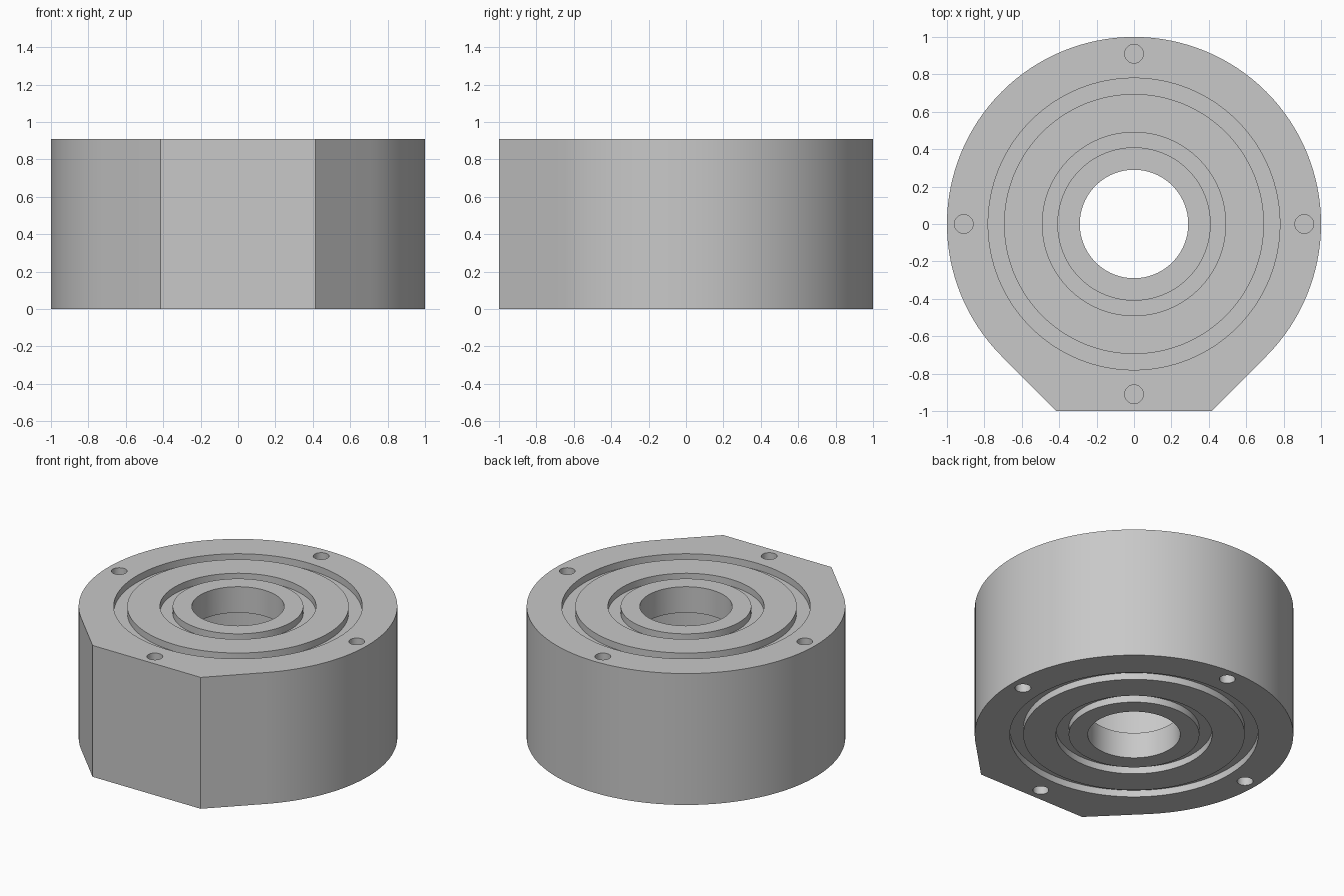
import bpy, bmesh, math

cube = bpy.data.objects.get("Cube")
if cube:
    bpy.data.objects.remove(cube)

HEIGHT = 0.91
GROOVE_DEPTH = 0.047
HOLE_DEPTH = 0.25
LIP = 0.18
SEGMENTS = 128

grey = bpy.data.materials.new("mid_grey")
grey.use_nodes = True
colour = (0.58, 0.58, 0.58, 1)
grey.diffuse_color = colour
grey.node_tree.nodes["Principled BSDF"].inputs["Base Color"].default_value = colour


def finish(name, bm):
    bmesh.ops.recalc_face_normals(bm, faces=bm.faces)
    mesh = bpy.data.meshes.new(name)
    bm.to_mesh(mesh)
    bm.free()
    mesh.materials.append(grey)
    obj = bpy.data.objects.new(name, mesh)
    bpy.context.collection.objects.link(obj)
    return obj


def prism(name, outline, z0, z1):
    """Extrude a flat outline from z0 to z1."""
    bm = bmesh.new()
    face = bm.faces.new([bm.verts.new((x, y, z0)) for x, y in outline])
    top = bmesh.ops.extrude_face_region(bm, geom=[face])["geom"]
    verts = [v for v in top if isinstance(v, bmesh.types.BMVert)]
    bmesh.ops.translate(bm, verts=verts, vec=(0, 0, z1 - z0))
    return finish(name, bm)


def lathe(name, profile):
    """Revolve a closed (radius, z) profile around the z axis."""
    bm = bmesh.new()
    rings = []
    for i in range(SEGMENTS):
        a = math.tau * i / SEGMENTS
        rings.append([bm.verts.new((r * math.cos(a), r * math.sin(a), z))
                      for r, z in profile])
    n = len(profile)
    for i, ring in enumerate(rings):
        nxt = rings[(i + 1) % SEGMENTS]
        for j in range(n):
            k = (j + 1) % n
            bm.faces.new((ring[j], nxt[j], nxt[k], ring[k]))
    return finish(name, bm)


def circle(radius, cx=0, cy=0, count=SEGMENTS):
    return [(cx + radius * math.cos(math.tau * i / count),
             cy + radius * math.sin(math.tau * i / count)) for i in range(count)]


def cut(target, cutter):
    mod = target.modifiers.new("cut", "BOOLEAN")
    mod.operation = "DIFFERENCE"
    mod.solver = "EXACT"
    mod.object = cutter
    bpy.context.view_layer.objects.active = target
    bpy.ops.object.modifier_apply(modifier=mod.name)
    bpy.data.objects.remove(cutter)


# Housing: round at the back, tangent 45 degree sides and a flat foot in front
steps = 96
outline = [(math.cos(a), math.sin(a)) for a in
           (math.radians(-45 + 270 * i / steps) for i in range(steps + 1))]
corner = math.tan(math.pi / 8)
outline += [(-corner, -1), (corner, -1)]
housing = prism("housing", outline, 0, HEIGHT)

# Centre bore with a wider chamber between the two end lips
cut(housing, prism("bore_cutter", circle(0.29), -0.1, HEIGHT + 0.1))
cut(housing, lathe("chamber_cutter", [(0.2, LIP), (0.5, LIP),
                                      (0.5, HEIGHT - LIP), (0.2, HEIGHT - LIP)]))

# Ring grooves and blind screw holes on both end faces
for end, inward in ((0, 1), (HEIGHT, -1)):
    outside = end - 0.1 * inward
    floor = end + GROOVE_DEPTH * inward
    for inner, outer in ((0.41, 0.49), (0.695, 0.78)):
        cut(housing, lathe("groove_cutter", [(inner, outside), (outer, outside),
                                             (outer, floor), (inner, floor)]))
    bottom = end + HOLE_DEPTH * inward
    for x, y in ((0.91, 0), (-0.91, 0), (0, 0.91), (0, -0.91)):
        cut(housing, prism("hole_cutter", circle(0.05, x, y, 32),
                           min(outside, bottom), max(outside, bottom)))

bpy.ops.object.select_all(action="DESELECT")
housing.select_set(True)
bpy.context.view_layer.objects.active = housing
bpy.ops.object.shade_smooth_by_angle(angle=math.radians(30))
